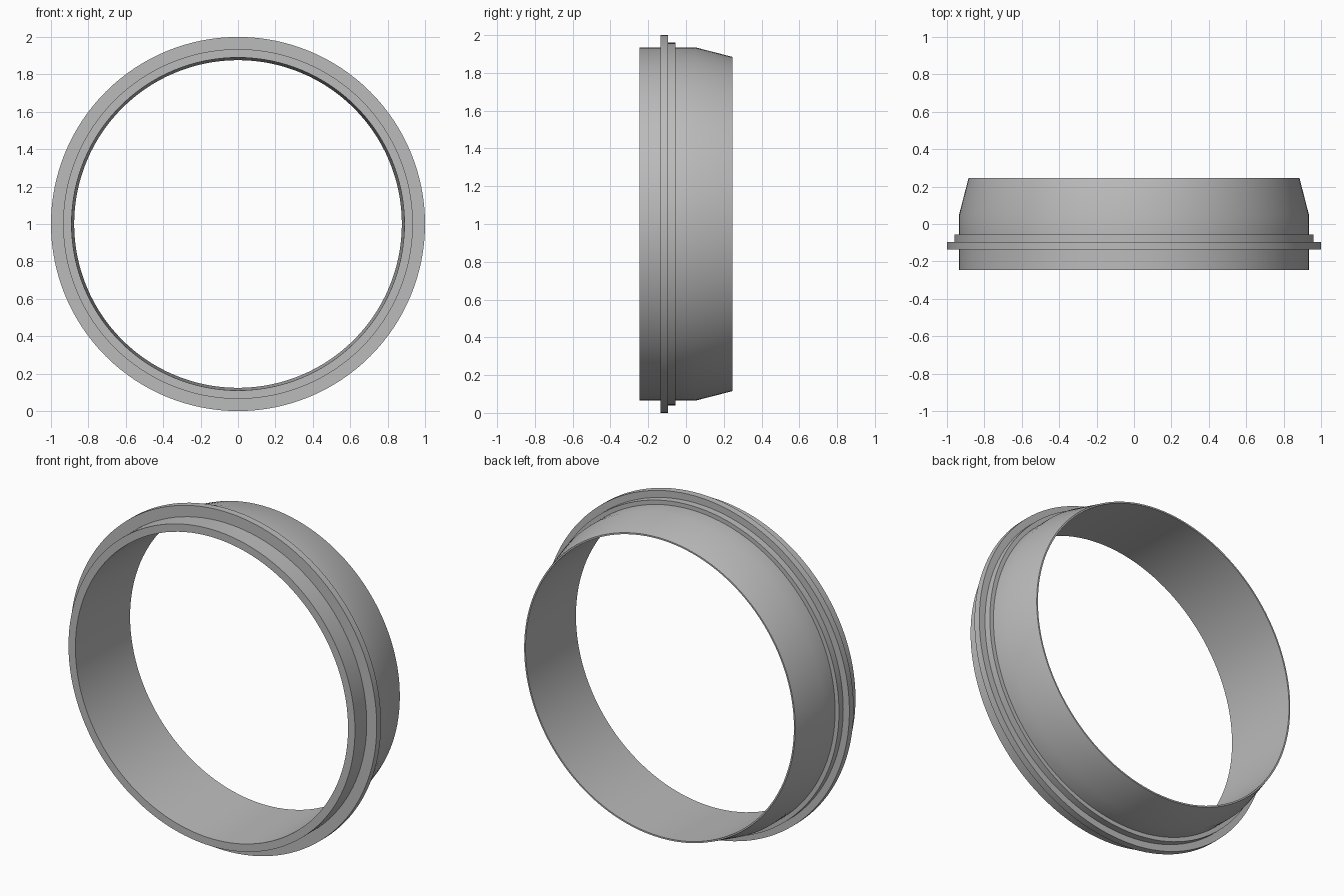
import bpy, bmesh, math
from mathutils import Matrix, Vector

cube = bpy.data.objects.get("Cube")
if cube:
    bpy.data.objects.remove(cube, do_unlink=True)

# Plain grey material
grey = bpy.data.materials.new("plain grey")
grey.use_nodes = True
colour = (0.5, 0.5, 0.5, 1)
grey.diffuse_color = colour
grey.node_tree.nodes["Principled BSDF"].inputs["Base Color"].default_value = colour

SEGMENTS = 128

# Closed ring cross-section as (radius, y), walked from the front inner edge
profile = [
    (0.89, -0.245), (0.935, -0.245),                    # front rim
    (0.935, -0.135), (1.0, -0.135), (1.0, -0.095),      # tall flange
    (0.96, -0.095), (0.96, -0.055), (0.935, -0.055),    # low step
    (0.935, 0.05), (0.885, 0.245),                      # tapered skirt
    (0.876, 0.245),                                     # thin back rim
]

# Revolve the cross-section about the front-to-back axis
bm = bmesh.new()
rings = []
for i in range(SEGMENTS):
    turn = Matrix.Rotation(2 * math.pi * i / SEGMENTS, 3, "Y")
    rings.append([bm.verts.new(turn @ Vector((r, y, 0)) + Vector((0, 0, 1)))
                  for r, y in profile])
for i, ring in enumerate(rings):
    following = rings[(i + 1) % SEGMENTS]
    for j in range(len(profile)):
        k = (j + 1) % len(profile)
        bm.faces.new((ring[j], ring[k], following[k], following[j]))
bmesh.ops.recalc_face_normals(bm, faces=bm.faces)

mesh = bpy.data.meshes.new("flanged_ring")
bm.to_mesh(mesh)
bm.free()
mesh.materials.append(grey)
ring_object = bpy.data.objects.new("flanged_ring", mesh)
bpy.context.collection.objects.link(ring_object)

# Smooth walls with crisp rims
bpy.ops.object.select_all(action="DESELECT")
ring_object.select_set(True)
bpy.context.view_layer.objects.active = ring_object
bpy.ops.object.shade_smooth_by_angle(angle=math.radians(30))
